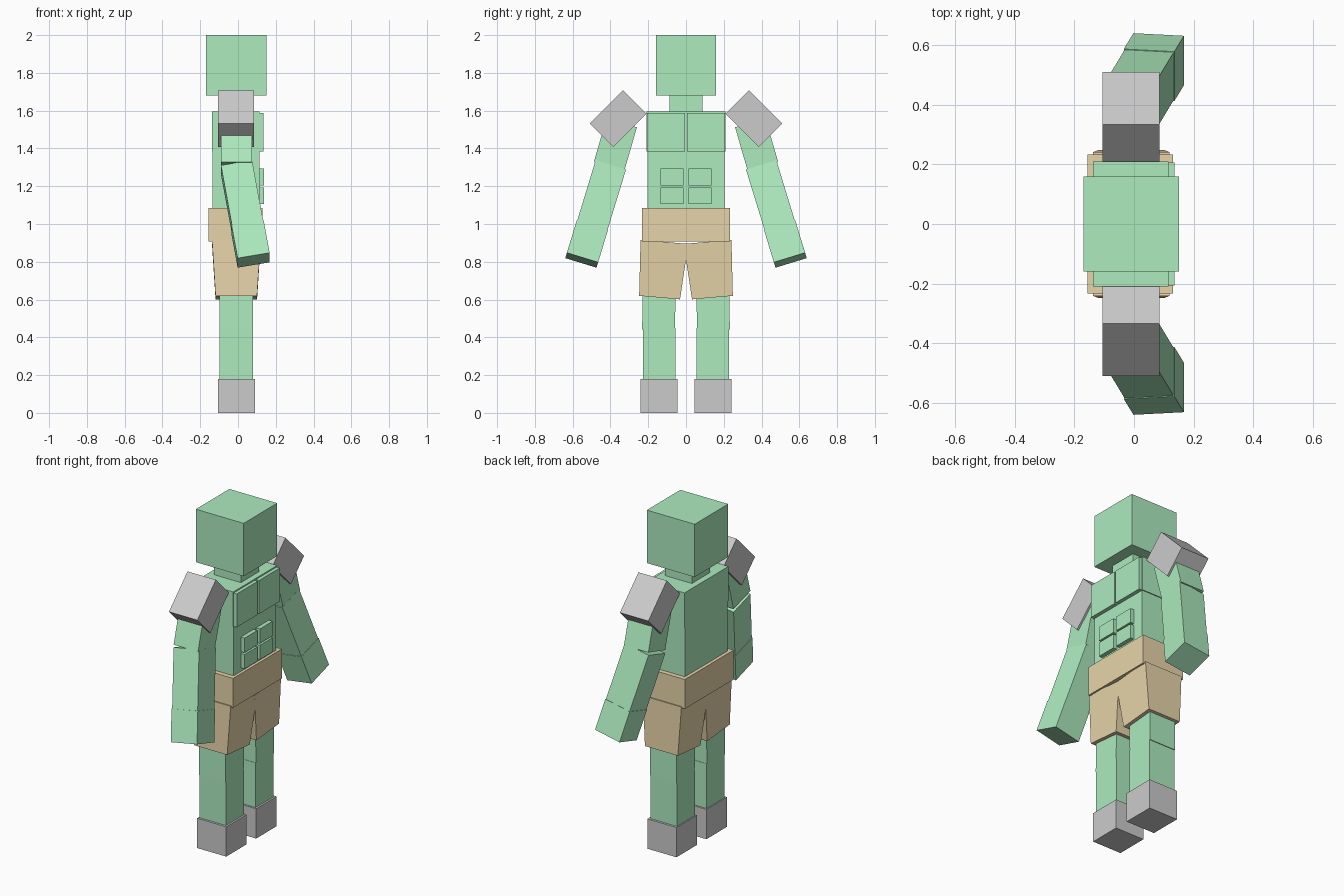
import bpy, bmesh
from math import radians
from mathutils import Matrix, Vector

if "Cube" in bpy.data.objects:
    bpy.data.objects.remove(bpy.data.objects["Cube"])


def material(name, rgb):
    m = bpy.data.materials.new(name)
    m.diffuse_color = (*rgb, 1)
    m.use_nodes = True
    m.node_tree.nodes["Principled BSDF"].inputs["Base Color"].default_value = m.diffuse_color
    return m


GREEN = material("green_skin", (0.42, 0.83, 0.52))
TAN = material("tan_cloth", (0.80, 0.66, 0.40))


def block(name, center, size, mat=None, tilt=0, swing=0, top=None):
    """Box turned by tilt (about x) and swing (about y); top = scale (x, y) of upper face."""
    bm = bmesh.new()
    bmesh.ops.create_cube(bm, size=1)
    turn = Matrix.Rotation(radians(tilt), 3, 'X') @ Matrix.Rotation(radians(swing), 3, 'Y')
    for v in bm.verts:
        if top and v.co.z > 0:
            v.co.x *= top[0]
            v.co.y *= top[1]
        v.co = turn @ (v.co * Vector(size)) + Vector(center)
    me = bpy.data.meshes.new(name)
    bm.to_mesh(me)
    bm.free()
    if mat:
        me.materials.append(mat)
    ob = bpy.data.objects.new(name, me)
    bpy.context.collection.objects.link(ob)
    return ob


def span(name, x, y, z, mat=None):
    """Upright box given by its ranges on each axis."""
    block(name, [(a + b) / 2 for a, b in (x, y, z)], [b - a for a, b in (x, y, z)], mat)


# Head, neck and trunk
span("head", (-0.17, 0.15), (-0.16, 0.16), (1.68, 2.0), GREEN)
span("neck", (-0.10, 0.08), (-0.087, 0.087), (1.57, 1.70), GREEN)
span("upper_torso", (-0.137, 0.115), (-0.21, 0.21), (1.385, 1.595), GREEN)
span("lower_torso", (-0.135, 0.113), (-0.204, 0.204), (1.05, 1.39), GREEN)
span("waistband", (-0.155, 0.13), (-0.233, 0.233), (0.907, 1.085), TAN)

for side, label in ((1, "left"), (-1, "right")):
    def across(a, b):
        return tuple(sorted((side * a, side * b)))

    # Chest and belly plates
    span(f"chest_plate_{label}", (0.10, 0.136), across(0.006, 0.206), (1.385, 1.587), GREEN)
    for row, z in (("upper", (1.205, 1.293)), ("lower", (1.107, 1.194))):
        span(f"belly_plate_{row}_{label}", (0.10, 0.138), across(0.012, 0.134), z, GREEN)

    # Legs, feet and flared shorts
    block(f"shorts_leg_{label}", (-0.009, side * 0.127, 0.758), (0.22, 0.217, 0.296),
          TAN, tilt=side * 5, top=(1.17, 1.17))
    block(f"thigh_{label}", (-0.01, side * 0.143, 0.60), (0.178, 0.174, 0.32), GREEN, tilt=side * 0.8)
    span(f"shin_{label}", (-0.099, 0.079), across(0.056, 0.228), (0.17, 0.45), GREEN)
    span(f"foot_{label}", (-0.105, 0.09), across(0.045, 0.241), (0, 0.18))

    # Shoulder pad and bent arm
    block(f"shoulder_pad_{label}", (-0.01, side * 0.359, 1.557), (0.19, 0.25, 0.176), tilt=-side * 45)
    block(f"upper_arm_{label}", (-0.008, side * 0.374, 1.42), (0.163, 0.168, 0.24), GREEN, tilt=side * 16)
    elbow = Vector((-0.008, side * 0.402, 1.30))
    aim = Matrix.Rotation(radians(side * 17), 3, 'X') @ Matrix.Rotation(radians(-10), 3, 'Y') @ Vector((0, 0, -1))
    block(f"forearm_{label}", elbow + aim * 0.17, (0.167, 0.168, 0.34), GREEN, side * 17, -10)
    block(f"hand_{label}", elbow + aim * 0.43, (0.172, 0.173, 0.184), GREEN, side * 17, -10)
